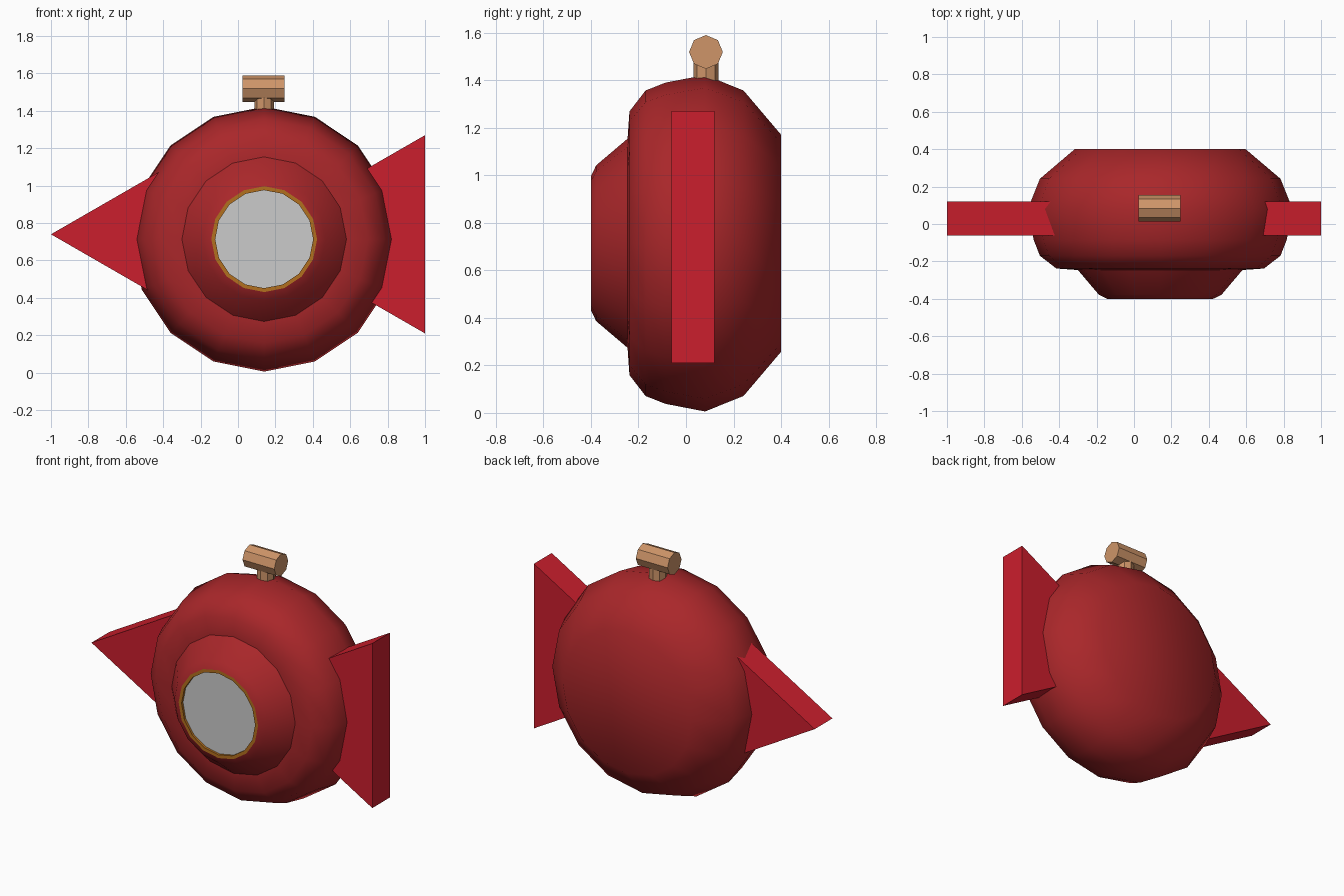
import bpy, bmesh
from math import pi, sin, cos, radians
from mathutils import Matrix

if "Cube" in bpy.data.objects:
    bpy.data.objects.remove(bpy.data.objects["Cube"])

CX, CZ = 0.14, 0.714  # axis of the round body


def material(name, rgb):
    m = bpy.data.materials.new(name)
    m.diffuse_color = (*rgb, 1)
    m.use_nodes = True
    m.node_tree.nodes["Principled BSDF"].inputs["Base Color"].default_value = m.diffuse_color
    return m


BODY = material("dark_red", (0.40, 0.02, 0.023))
FIN = material("bright_red", (0.60, 0.013, 0.026))
TAN = material("tan", (0.62, 0.30, 0.14))
RIM = material("amber", (0.45, 0.16, 0.013))


def finish(bm, name, mat, smooth=None):
    bmesh.ops.recalc_face_normals(bm, faces=bm.faces)
    mesh = bpy.data.meshes.new(name)
    bm.to_mesh(mesh)
    bm.free()
    ob = bpy.data.objects.new(name, mesh)
    bpy.context.collection.objects.link(ob)
    if mat:
        mesh.materials.append(mat)
    if smooth:
        bpy.ops.object.select_all(action='DESELECT')
        ob.select_set(True)
        bpy.context.view_layer.objects.active = ob
        bpy.ops.object.shade_smooth_by_angle(angle=radians(smooth))
    return ob


def lathe(name, profile, mat, sides=16, cap_first=False, cap_last=False, smooth=None):
    """Turn a (y, radius) profile around the body axis."""
    bm = bmesh.new()
    rings = [[bm.verts.new((CX + r * cos(2 * pi * i / sides), y,
                            CZ + r * sin(2 * pi * i / sides)))
              for i in range(sides)] for y, r in profile]
    for a, b in zip(rings, rings[1:]):
        for i in range(sides):
            j = (i + 1) % sides
            bm.faces.new((a[i], a[j], b[j], b[i]))
    if cap_first:
        bm.faces.new(rings[0])
    if cap_last:
        bm.faces.new(rings[-1])
    return finish(bm, name, mat, smooth)


def cylinder(name, radius, depth, sides, matrix, mat):
    bm = bmesh.new()
    bmesh.ops.create_cone(bm, cap_ends=True, segments=sides, radius1=radius,
                          radius2=radius, depth=depth, matrix=matrix)
    return finish(bm, name, mat)


def prism(name, outline, y0, y1, mat):
    bm = bmesh.new()
    face = bm.faces.new([bm.verts.new((x, y0, z)) for x, z in outline])
    ext = bmesh.ops.extrude_face_region(bm, geom=[face], use_keep_orig=True)
    verts = [v for v in ext["geom"] if isinstance(v, bmesh.types.BMVert)]
    bmesh.ops.translate(bm, verts=verts, vec=(0, y1 - y0, 0))
    return finish(bm, name, mat)


# Rounded body with stepped front snout
lathe("body", [(0.40, 0.457), (0.242, 0.643), (0.08, 0.708), (-0.086, 0.676),
               (-0.17, 0.643), (-0.238, 0.555), (-0.246, 0.44),
               (-0.378, 0.328), (-0.40, 0.283)],
      BODY, cap_first=True, smooth=42)

# Thin rim and slightly recessed lens
lathe("lens_rim", [(-0.40, 0.283), (-0.40, 0.262), (-0.384, 0.262)], RIM)
lathe("lens", [(-0.385, 0.262)], None, cap_first=True)

# Two equal triangular fins, both pointing to -x
for name, tip in (("nose_fin", -1.0), ("tail_fin", 0.08)):
    prism(name, [(tip, 0.74), (tip + 0.92, 0.21), (tip + 0.92, 1.27)],
          -0.062, 0.119, FIN)

# Stem and crossbar knob on top
cylinder("knob_stem", 0.053, 0.22, 8, Matrix.Translation((CX, 0.084, 1.40)), TAN)
cylinder("knob_bar", 0.071, 0.226, 8,
         Matrix.Translation((0.136, 0.084, 1.519)) @ Matrix.Rotation(pi / 2, 4, 'Y'), TAN)
